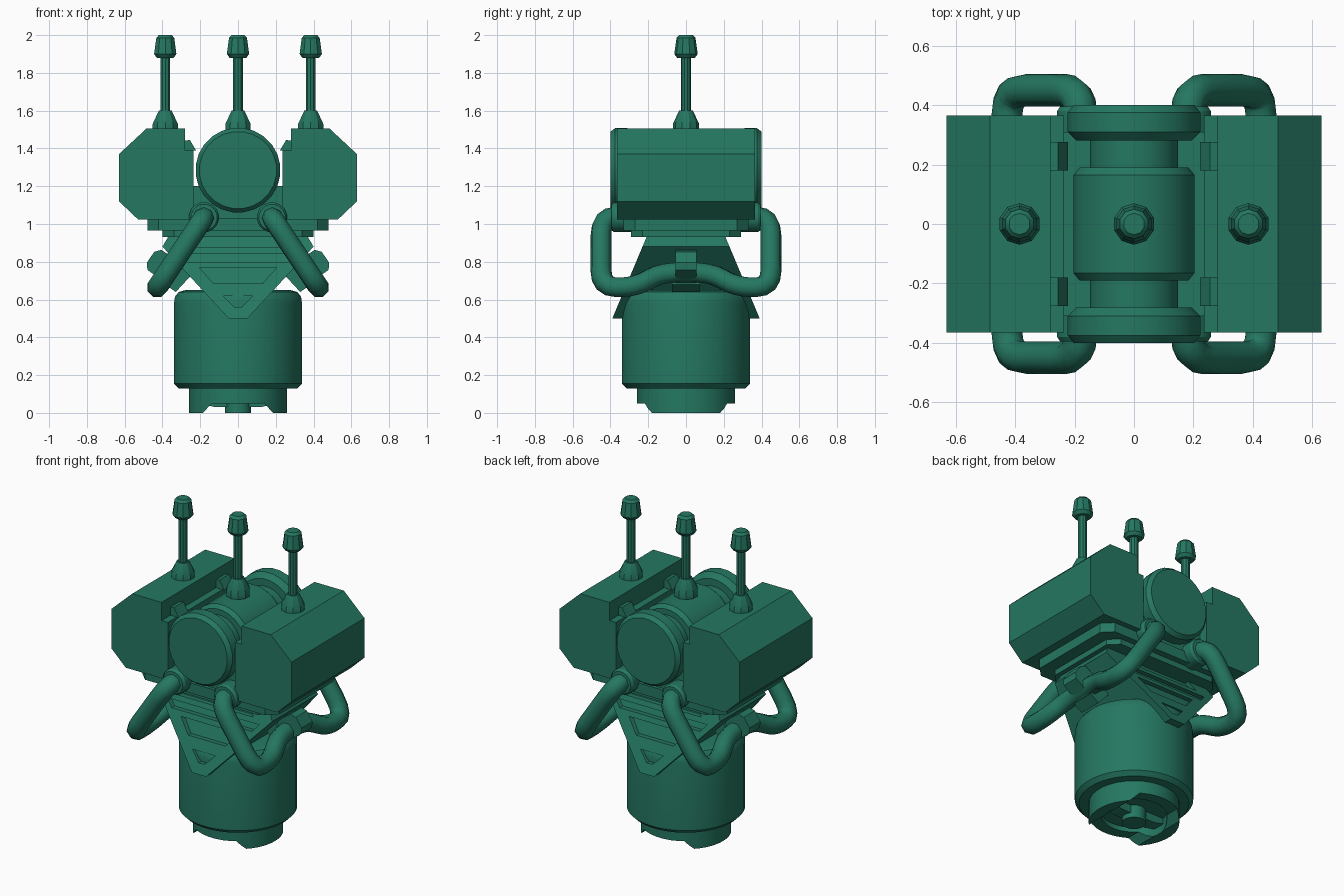
import bpy, bmesh, math
from mathutils import Vector, Matrix

cube = bpy.data.objects.get("Cube")
if cube:
    bpy.data.objects.remove(cube, do_unlink=True)

green = bpy.data.materials.new("deep_green")
green.use_nodes = True
COLOR = (0.018, 0.185, 0.120, 1)
green.diffuse_color = COLOR
green.node_tree.nodes["Principled BSDF"].inputs["Base Color"].default_value = COLOR


def finish(name, bm, smooth=False):
    bmesh.ops.recalc_face_normals(bm, faces=bm.faces)
    mesh = bpy.data.meshes.new(name)
    bm.to_mesh(mesh)
    bm.free()
    mesh.materials.append(green)
    if smooth:
        mesh.polygons.foreach_set("use_smooth", [True] * len(mesh.polygons))
        mesh.set_sharp_from_angle(angle=math.radians(32))
    obj = bpy.data.objects.new(name, mesh)
    bpy.context.collection.objects.link(obj)
    return obj


def prism(name, pts, near, far):
    """Extrude an x-z outline along y; near and far give y at a height."""
    bm = bmesh.new()
    a = [bm.verts.new((x, near(z), z)) for x, z in pts]
    b = [bm.verts.new((x, far(z), z)) for x, z in pts]
    bm.faces.new(a)
    bm.faces.new(b)
    for i in range(len(pts)):
        j = (i + 1) % len(pts)
        bm.faces.new((a[i], a[j], b[j], b[i]))
    return finish(name, bm)


def straight(name, pts, y0, y1):
    return prism(name, pts, lambda z: y0, lambda z: y1)


def lathe(name, profile, sides, loc=(0, 0, 0), along_y=False, smooth=True):
    """Spin a radius-height profile into a closed solid."""
    bm = bmesh.new()
    rings = []
    for r, h in profile:
        rings.append([bm.verts.new((r * math.cos(t), r * math.sin(t), h))
                      for t in (math.tau * (i + 0.5) / sides for i in range(sides))])
    for a, b in zip(rings, rings[1:]):
        for i in range(sides):
            j = (i + 1) % sides
            bm.faces.new((a[i], a[j], b[j], b[i]))
    bm.faces.new(rings[0])
    bm.faces.new(rings[-1])
    m = Matrix.Translation(loc)
    if along_y:
        m = m @ Matrix.Rotation(-math.pi / 2, 4, 'X')
    bm.transform(m)
    return finish(name, bm, smooth)


def cut(obj, cutter):
    mod = obj.modifiers.new("cut", 'BOOLEAN')
    mod.operation = 'DIFFERENCE'
    mod.solver = 'EXACT'
    mod.object = cutter
    cutter.hide_render = True
    cutter.hide_set(True)


def mirrored(pts):
    return pts + [(-x, z) for x, z in reversed(pts)]


def octagon_plate(name, hx, hy, c, z0, z1):
    bm = bmesh.new()
    outline = [(hx, hy - c), (hx - c, hy), (c - hx, hy), (-hx, hy - c),
               (-hx, c - hy), (c - hx, -hy), (hx - c, -hy), (hx, c - hy)]
    face = bm.faces.new([bm.verts.new((x, y, z0)) for x, y in outline])
    ext = bmesh.ops.extrude_face_region(bm, geom=[face])
    bmesh.ops.translate(bm, vec=(0, 0, z1 - z0),
                        verts=[v for v in ext["geom"] if isinstance(v, bmesh.types.BMVert)])
    return finish(name, bm)


# Socket foot: notched ring with a core and cross bar
foot = lathe("foot_ring", [(.26, .16), (.26, 0), (.19, 0), (.19, .08), (.02, .08)], 32)
cut(foot, straight("foot_notch_cutter", mirrored([(.185, -.02), (.185, 0), (.14, .05)]), -.5, .5))
lathe("foot_core", [(.07, .1), (.07, 0)], 16)
straight("foot_bar", mirrored([(.2, .1), (.2, .05), (.12, .03)]), -.04, .04)

# Main canister
lathe("canister", [(.24, .13), (.315, .13), (.34, .155), (.34, .58), (.335, .615),
                   (.315, .64), (.28, .65)], 40)


# Wedge neck with recessed slots front and back
def slope(z):
    return .39 - (z - .5) * .42


neck = prism("wedge_neck", mirrored([(.05, .5), (.4, .88), (.35, .965)]),
             lambda z: -slope(z), slope)
slots = {"upper_slot": [(.27, .875), (.23, .93)],
         "middle_slot": [(.28, .80), (.32, .845)],
         "panel": [(.13, .685), (.205, .77)],
         "tip": [(.02, .56), (.08, .62)]}
for name, pts in slots.items():
    for side, s in (("front", -1), ("back", 1)):
        cut(neck, prism(f"{side}_{name}_cutter", mirrored(pts),
                        lambda z: s * (slope(z) - .03), lambda z: s * (slope(z) + .05)))

# Deck carrying the pods
octagon_plate("deck", .48, .33, .06, .965, 1.03)
octagon_plate("deck_underside", .40, .29, .06, .93, .97)
straight("deck_cradle", mirrored([(.24, 1.02), (.24, 1.2)]), -.31, .31)

# Central drum lying along y
half = [(.15, .19), (.15, .28), (.195, .28), (.225, .31), (.225, .375), (.205, .4)]
half = [(.185, .19), *half]
body = [(.205, .165)]
profile = ([(r, -y) for r, y in reversed(body + half)] + body + half)
lathe("drum", profile, 24, (0, 0, 1.285), along_y=True)

# Antennas
for name, x in (("right", -.385), ("centre", 0), ("left", .385)):
    lathe(f"{name}_antenna", [(.07, 1.49), (.07, 1.53), (.036, 1.6), (.027, 1.6), (.027, 1.88),
                              (.047, 1.88), (.062, 1.9), (.05, 1.985), (.036, 2.0)],
          10, (x, 0, 0))


def rounded(points, reach, steps=4):
    """Replace every corner of a path by a short arc."""
    out = [points[0]]
    for a, p, b in zip(points, points[1:], points[2:]):
        u = p + (a - p).normalized() * min(reach, (a - p).length * .45)
        v = p + (b - p).normalized() * min(reach, (b - p).length * .45)
        for i in range(steps + 1):
            t = i / steps
            out.append(u * (1 - t) ** 2 + p * 2 * t * (1 - t) + v * t * t)
    return out + [points[-1]]


def pipe(name, points, radius):
    curve = bpy.data.curves.new(name, 'CURVE')
    curve.dimensions = '3D'
    curve.bevel_depth = radius
    curve.bevel_resolution = 2
    curve.use_fill_caps = True
    spline = curve.splines.new('POLY')
    spline.points.add(len(points) - 1)
    for sp, p in zip(spline.points, points):
        sp.co = (*p, 1)
    spline.use_smooth = True
    curve.materials.append(green)
    obj = bpy.data.objects.new(name, curve)
    bpy.context.collection.objects.link(obj)


# Parts repeated on both sides
run = [(.28, 1.035), (.45, 1.035), (.45, .665), (.27, .665), (.13, .745)]
run += [(-y, z) for y, z in reversed(run)]
for side, s in (("left", 1), ("right", -1)):
    # Side pod with an inner ledge
    pod = [(.28, 1.505), (.485, 1.505), (.63, 1.37), (.63, 1.12), (.53, 1.025),
           (.235, 1.025), (.235, 1.39), (.28, 1.39)]
    straight(f"{side}_pod", [(s * x, z) for x, z in pod], -.365, .365)
    for end, c in (("front", -.228), ("back", .228)):
        clip = [(.285, 1.385), (.285, 1.44), (.255, 1.445), (.222, 1.39)]
        straight(f"{side}_{end}_clip", [(s * x, z) for x, z in clip], c - .048, c + .048)
        # Collar where the pipe enters the deck
        a, b = sorted((math.copysign(.26, c), math.copysign(.395, c)))
        lathe(f"{side}_{end}_collar", [(.07, a), (.08, a + .015), (.08, b - .015), (.07, b)],
              16, (s * .18, 0, 1.035), along_y=True)
    # Handle pipe lying in a tilted plane
    path = [Vector((s * (.18 + (1.035 - z) * .667), y, z)) for y, z in run]
    pipe(f"{side}_handle_pipe", rounded(path, .11), .056)
    # Clamp holding the pipe to the neck
    d, n = Vector((.57, -.82)), Vector((.82, .57))
    centre = Vector((.385, .77))
    shape = [(-.065, -.12), (-.065, .07), (-.035, .095), (.035, .095), (.065, .07), (.065, -.09)]
    pts = [centre + d * i + n * j for i, j in shape]
    straight(f"{side}_clamp", [(s * p.x, p.y) for p in pts], -.055, .055)
    foot_pts = [centre + d * i + n * j for i, j in
                ((-.07, -.14), (-.07, -.05), (.075, -.05), (.075, -.12))]
    straight(f"{side}_clamp_foot", [(s * p.x, p.y) for p in foot_pts], -.075, .075)
